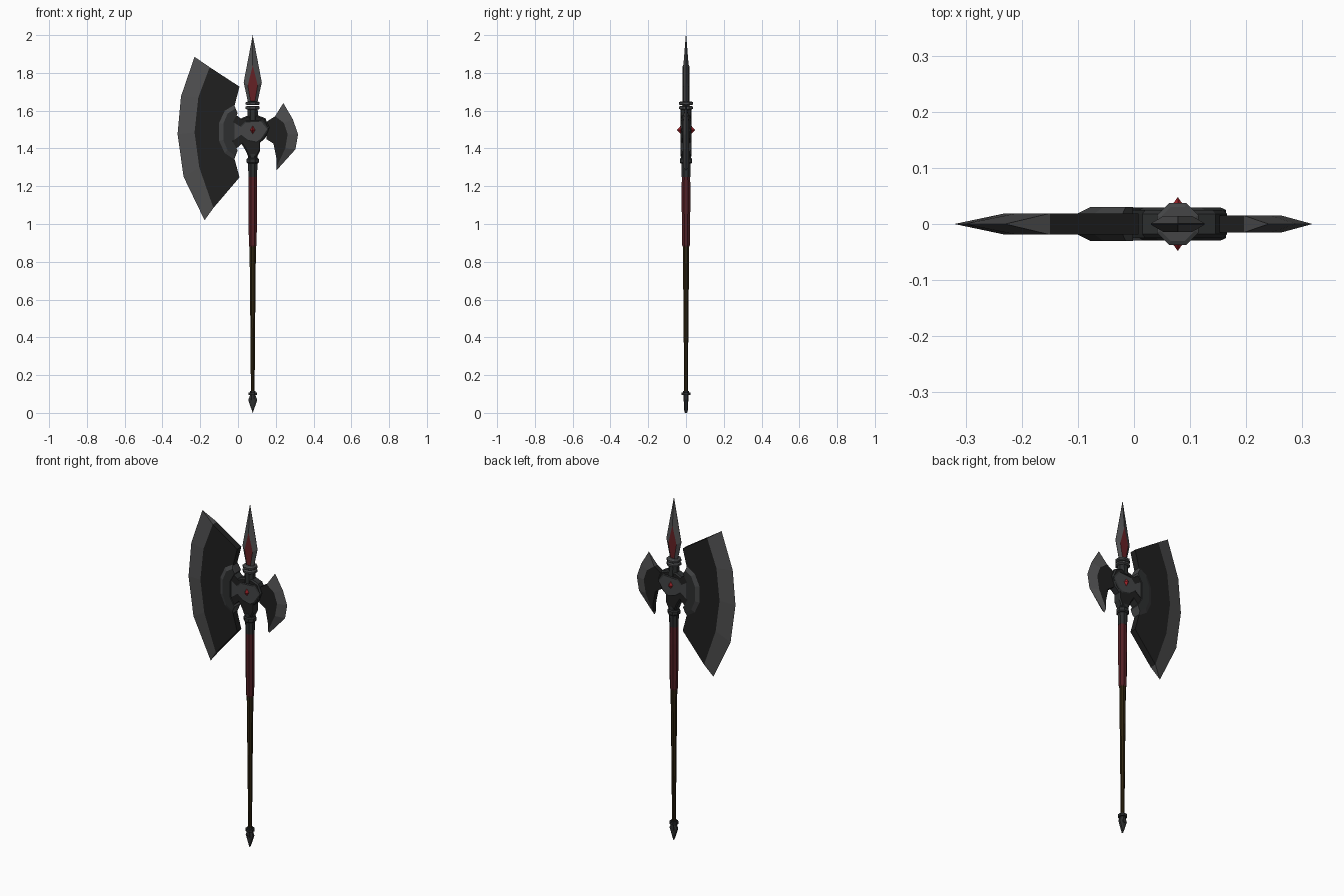
import bpy, bmesh, math

if "Cube" in bpy.data.objects:
    bpy.data.objects.remove(bpy.data.objects["Cube"])

CX = 0.078  # x of the shaft axis


def mat(name, r, g, b):
    m = bpy.data.materials.new(name)
    m.diffuse_color = (r, g, b, 1)
    m.use_nodes = True
    m.node_tree.nodes["Principled BSDF"].inputs["Base Color"].default_value = m.diffuse_color
    return m


BLACK = mat("black steel", 0.014, 0.014, 0.014)
EDGE = mat("grey edge steel", 0.078, 0.078, 0.080)
IRON = mat("dark iron", 0.026, 0.028, 0.029)
PLATE = mat("plate grey", 0.058, 0.060, 0.062)
GEM = mat("gem red", 0.36, 0.018, 0.024)
INLAY = mat("inlay red", 0.13, 0.015, 0.018)
GRIP = mat("grip red", 0.085, 0.014, 0.018)
WOOD = mat("dark wood", 0.026, 0.017, 0.005)


def finish(name, bm, mats):
    bmesh.ops.recalc_face_normals(bm, faces=bm.faces)
    me = bpy.data.meshes.new(name)
    bm.to_mesh(me)
    bm.free()
    for m in mats:
        me.materials.append(m)
    ob = bpy.data.objects.new(name, me)
    bpy.context.collection.objects.link(ob)
    return ob


def lathe(name, profile, m, sides=8, ys=1.0):
    """Turned part around the shaft axis from (radius, z) pairs."""
    bm = bmesh.new()
    rings = []
    for r, z in profile:
        rings.append([bm.verts.new((CX + r * math.cos(2 * math.pi * (i + .5) / sides) / math.cos(math.pi / sides),
                                    ys * r * math.sin(2 * math.pi * (i + .5) / sides) / math.cos(math.pi / sides), z))
                      for i in range(sides)])
    for a, b in zip(rings, rings[1:]):
        for i in range(sides):
            j = (i + 1) % sides
            bm.faces.new((a[i], a[j], b[j], b[i]))
    bm.faces.new(rings[0])
    bm.faces.new(rings[-1])
    return finish(name, bm, [m])


def plate(name, outer, inner, y0, t, rim, face):
    """Double sided chamfered plate: outer outline at +-y0, inner outline at +-t."""
    bm = bmesh.new()
    rows = [[bm.verts.new((x, y, z)) for x, z in o]
            for o, y in ((inner, -t), (outer, -y0), (outer, y0), (inner, t))]
    n = len(outer)
    for a, b in zip(rows, rows[1:]):
        for i in range(n):
            j = (i + 1) % n
            bm.faces.new((a[i], a[j], b[j], b[i]))
    for r in (rows[0], rows[-1]):
        bm.faces.new(r).material_index = 1
    return finish(name, bm, [rim, face])


def blade(name, edge, mid, back, t):
    """Axe blade: sharp edge row, bevel row and back row."""
    bm = bmesh.new()
    row = lambda pts, y: [bm.verts.new((x, y, z)) for x, z in pts]
    e = row(edge, 0)
    mf, mb, bf, bb = row(mid, -t), row(mid, t), row(back, -t), row(back, t)
    for i in range(len(edge) - 1):
        for a, b, k in ((e, mf, 1), (e, mb, 1), (mf, bf, 0), (mb, bb, 0), (bf, bb, 0)):
            bm.faces.new((a[i], a[i + 1], b[i + 1], b[i])).material_index = k
    for i in (0, -1):
        bm.faces.new((e[i], mf[i], mb[i])).material_index = 1
        bm.faces.new((mf[i], bf[i], bb[i], mb[i]))
    return finish(name, bm, [BLACK, EDGE])


def shrink(pts, k, c):
    return [(c[0] + (x - c[0]) * k, c[1] + (z - c[1]) * k) for x, z in pts]


def sym(half):
    """Mirror (offset, z) points, listed top to bottom, about the axis."""
    return [(CX + x, z) for x, z in half] + [(CX - x, z) for x, z in reversed(half) if x > 0]


# Blades
blade("large_blade",
      [(-.23, 1.885), (-.302, 1.675), (-.32, 1.475), (-.288, 1.25), (-.177, 1.02)],
      [(-.15, 1.83), (-.21, 1.67), (-.23, 1.485), (-.205, 1.30), (-.13, 1.085)],
      [(.008, 1.727), (-.02, 1.62), (-.06, 1.485), (-.02, 1.35), (.008, 1.247)], .019)
blade("small_blade",
      [(.24, 1.64), (.29, 1.555), (.318, 1.475), (.304, 1.395), (.203, 1.283)],
      [(.196, 1.57), (.243, 1.535), (.263, 1.475), (.25, 1.40), (.203, 1.30)],
      [(.18, 1.56), (.15, 1.54), (.15, 1.45), (.188, 1.425), (.203, 1.35)], .015)

# Crescent bracket holding the large blade
out_arc = [(-.02, 1.63), (-.07, 1.60), (-.1, 1.535), (-.1, 1.44), (-.07, 1.375), (-.02, 1.342)]
in_arc = [(-.002, 1.39), (-.03, 1.44), (-.03, 1.535), (-.002, 1.585)]
out_top = [(-.015, 1.61), (-.055, 1.585), (-.078, 1.53), (-.078, 1.445), (-.055, 1.39), (-.015, 1.362)]
plate("blade_bracket", out_arc + in_arc, out_top + in_arc, .019, .03, PLATE, IRON)

# Hub body with horns, and raised plate on both sides
hub = [(-.035, 1.575), (-.013, 1.58), (.015, 1.558), (.045, 1.572), (.105, 1.575), (.145, 1.56),
       (.166, 1.51), (.145, 1.455), (.116, 1.43), (.116, 1.385), (.10, 1.352), (.056, 1.352),
       (.04, 1.39), (.018, 1.425), (-.013, 1.395), (-.035, 1.40)]
plate("hub", hub, shrink(hub, .92, (CX, 1.49)), .018, .025, IRON, BLACK)
arm = [(-.03, 1.54), (.01, 1.515), (.04, 1.545), (.125, 1.55), (.164, 1.502),
       (.125, 1.445), (.10, 1.43), (.05, 1.44), (.01, 1.47), (-.03, 1.44)]
plate("hub_plate", arm, shrink(arm, .9, (CX, 1.495)), .025, .029, IRON, PLATE)

# Gem piercing the hub
bm = bmesh.new()
ring = [bm.verts.new((CX + x, 0, 1.498 + z)) for x, z in ((.034, 0), (0, .054), (-.034, 0), (0, -.054))]
for y in (-.048, .048):
    tip = bm.verts.new((CX, y, 1.498))
    for i in range(4):
        bm.faces.new((ring[i], ring[(i + 1) % 4], tip))
finish("gem", bm, [GEM])

# Spear tip with red inlay
plate("spear_tip", sym([(0, 2.0), (.048, 1.75), (.024, 1.64)]),
      sym([(0, 1.84), (.026, 1.735), (.012, 1.65)]), .001, .014, EDGE, INLAY)

# Neck and ribbed collar under the spear
lathe("neck", [(.028, 1.55), (.026, 1.62)], IRON)
for z in (1.607, 1.630):
    lathe("neck_ring", [(.03, z - .001), (.037, z + .003), (.037, z + .014), (.03, z + .018)], PLATE)

# Shaft
lathe("lower_sleeve", [(.023, 1.25), (.026, 1.37)], IRON)
lathe("sleeve_ring", [(.027, 1.32), (.032, 1.326), (.032, 1.344), (.027, 1.35)], IRON)
lathe("grip", [(.018, .88), (.0205, .89), (.0235, 1.15), (.022, 1.26)], GRIP)
lathe("shaft", [(.0095, .09), (.013, .5), (.017, .89)], WOOD)

# Pommel
lathe("pommel_sleeve", [(.013, .06), (.015, .115)], IRON)
lathe("pommel_ring", [(.023, .094), (.023, .108)], IRON)
plate("pommel_spike", sym([(.014, .094), (.024, .068), (0, .0)]),
      sym([(.008, .09), (.012, .066), (0, .02)]), .006, .011, IRON, IRON)
